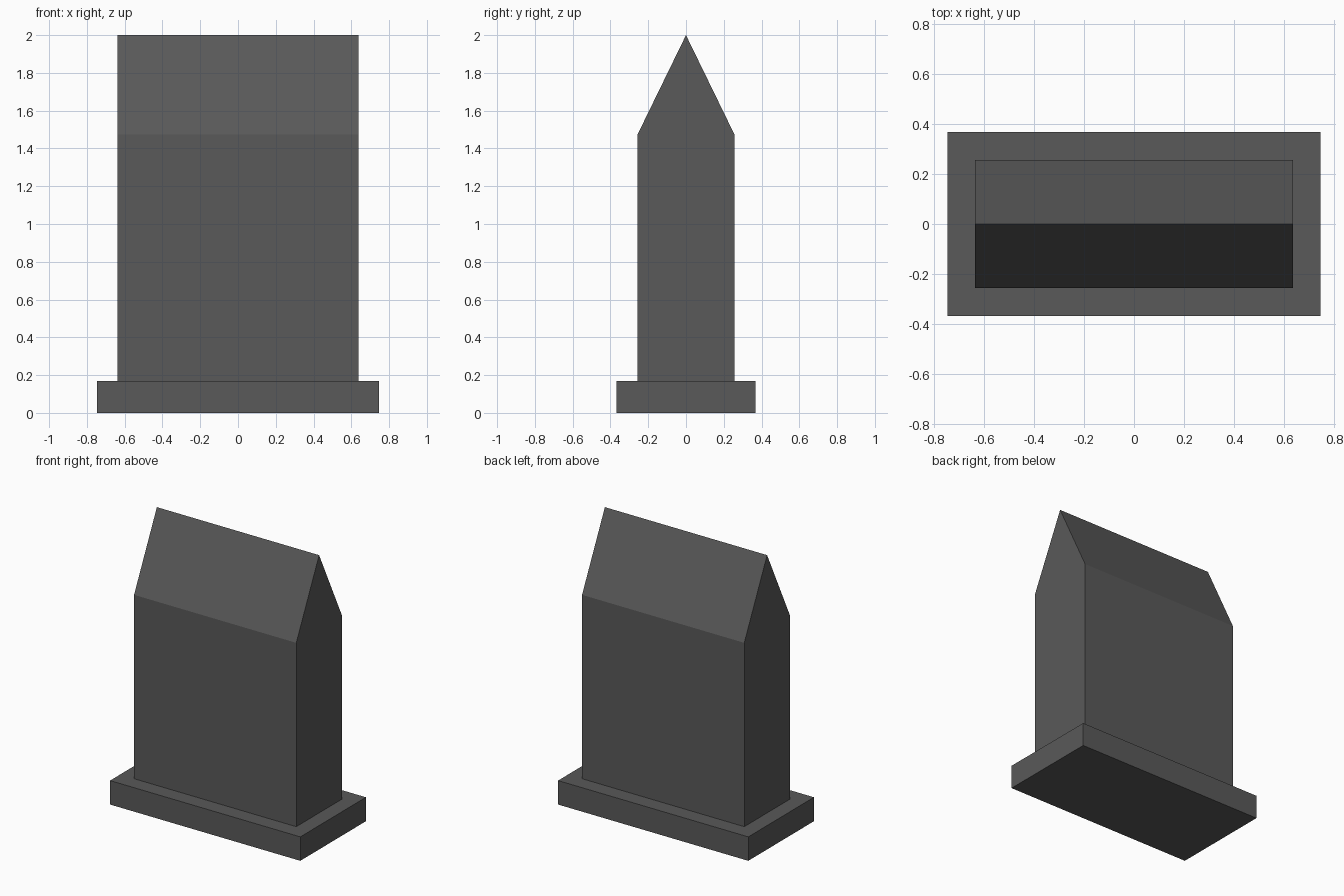
import bpy
import bmesh

if "Cube" in bpy.data.objects:
    bpy.data.objects.remove(bpy.data.objects["Cube"])

stone = bpy.data.materials.new("dark grey stone")
stone.diffuse_color = (0.1, 0.1, 0.1, 1)
stone.use_nodes = True
stone.node_tree.nodes["Principled BSDF"].inputs["Base Color"].default_value = stone.diffuse_color


def extrude_profile(name, profile, half_length):
    """Extrude a closed (y, z) profile along x, centred on x = 0."""
    bm = bmesh.new()
    face = bm.faces.new([bm.verts.new((-half_length, y, z)) for y, z in profile])
    result = bmesh.ops.extrude_face_region(bm, geom=[face], use_keep_orig=True)
    moved = [v for v in result["geom"] if isinstance(v, bmesh.types.BMVert)]
    bmesh.ops.translate(bm, verts=moved, vec=(2 * half_length, 0, 0))
    bmesh.ops.recalc_face_normals(bm, faces=bm.faces)
    mesh = bpy.data.meshes.new(name)
    bm.to_mesh(mesh)
    bm.free()
    mesh.materials.append(stone)
    obj = bpy.data.objects.new(name, mesh)
    bpy.context.collection.objects.link(obj)
    return obj


# Flat plinth
extrude_profile("plinth",
                [(-0.368, 0), (0.368, 0), (0.368, 0.17), (-0.368, 0.17)], 0.747)

# Upright slab with a gabled top
extrude_profile("gabled_slab",
                [(-0.256, 0.17), (0.256, 0.17), (0.256, 1.475), (0, 2.0), (-0.256, 1.475)],
                0.637)
